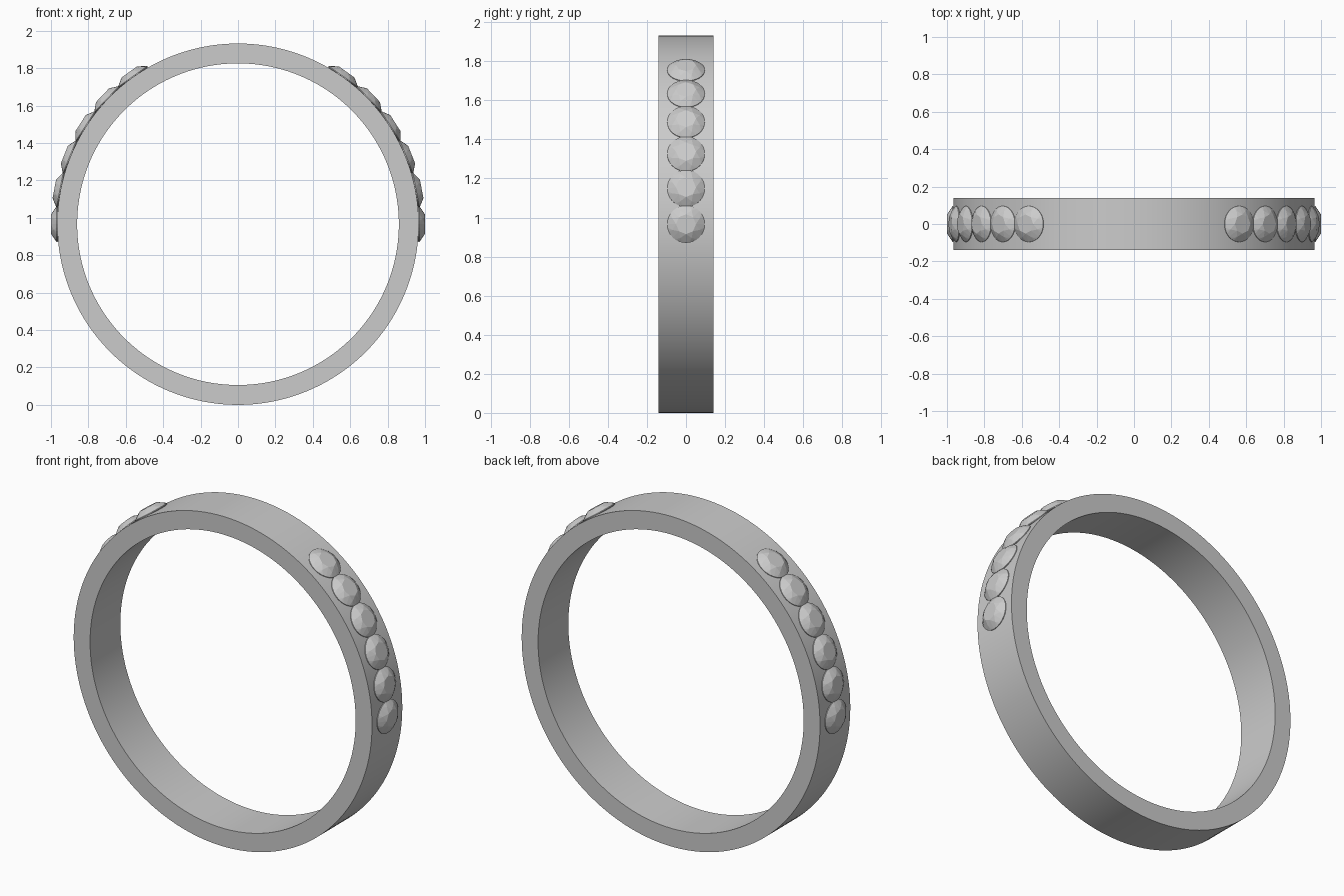
import bpy, bmesh
from math import sin, cos, pi, radians
from mathutils import Matrix, Vector

if "Cube" in bpy.data.objects:
    bpy.data.objects.remove(bpy.data.objects["Cube"])

R_OUT, R_IN, HALF_W = 0.966, 0.86, 0.14
SEG = 160
CENTRE = Vector((0, 0, R_OUT))

# Band: rectangular section swept round the y axis
bm = bmesh.new()
rings = []
for i in range(SEG):
    a = 2 * pi * i / SEG
    rings.append([bm.verts.new((r * cos(a), y, R_OUT + r * sin(a)))
                  for r, y in ((R_OUT, -HALF_W), (R_OUT, HALF_W),
                               (R_IN, HALF_W), (R_IN, -HALF_W))])
for i in range(SEG):
    p, q = rings[i], rings[(i + 1) % SEG]
    for k in range(4):
        j = (k + 1) % 4
        bm.faces.new((p[k], p[j], q[j], q[k]))
bmesh.ops.recalc_face_normals(bm, faces=bm.faces)
mesh = bpy.data.meshes.new("band")
bm.to_mesh(mesh)
bm.free()
band = bpy.data.objects.new("band", mesh)
bpy.context.collection.objects.link(band)
bpy.context.view_layer.objects.active = band
band.select_set(True)
bpy.ops.object.shade_smooth_by_angle(angle=radians(30))

# Gem: brilliant cut as the hull of table, crown, girdle and culet points
bm = bmesh.new()
for n, r, h, turn in ((8, 0.051, 0.034, 0), (8, 0.076, 0.020, 0.5),
                      (32, 0.096, 0.004, 0), (32, 0.096, 0.000, 0)):
    for i in range(n):
        a = 2 * pi * (i + turn) / n
        bm.verts.new((r * cos(a), r * sin(a), h))
bm.verts.new((0, 0, -0.075))
bmesh.ops.convex_hull(bm, input=bm.verts)
bmesh.ops.dissolve_limit(bm, angle_limit=radians(1), verts=bm.verts, edges=bm.edges)
bmesh.ops.recalc_face_normals(bm, faces=bm.faces)
gem_mesh = bpy.data.meshes.new("gem")
bm.to_mesh(gem_mesh)
bm.free()

# Six gems up each shoulder, table facing outwards
for side, name in ((1, "right"), (-1, "left")):
    for i in range(6):
        tilt = side * radians(90 - 10.9 * i)
        gem = bpy.data.objects.new(f"gem_{name}_{i + 1}", gem_mesh)
        gem.matrix_world = (Matrix.Translation(CENTRE) @ Matrix.Rotation(tilt, 4, 'Y')
                            @ Matrix.Translation((0, 0, R_OUT)))
        bpy.context.collection.objects.link(gem)
